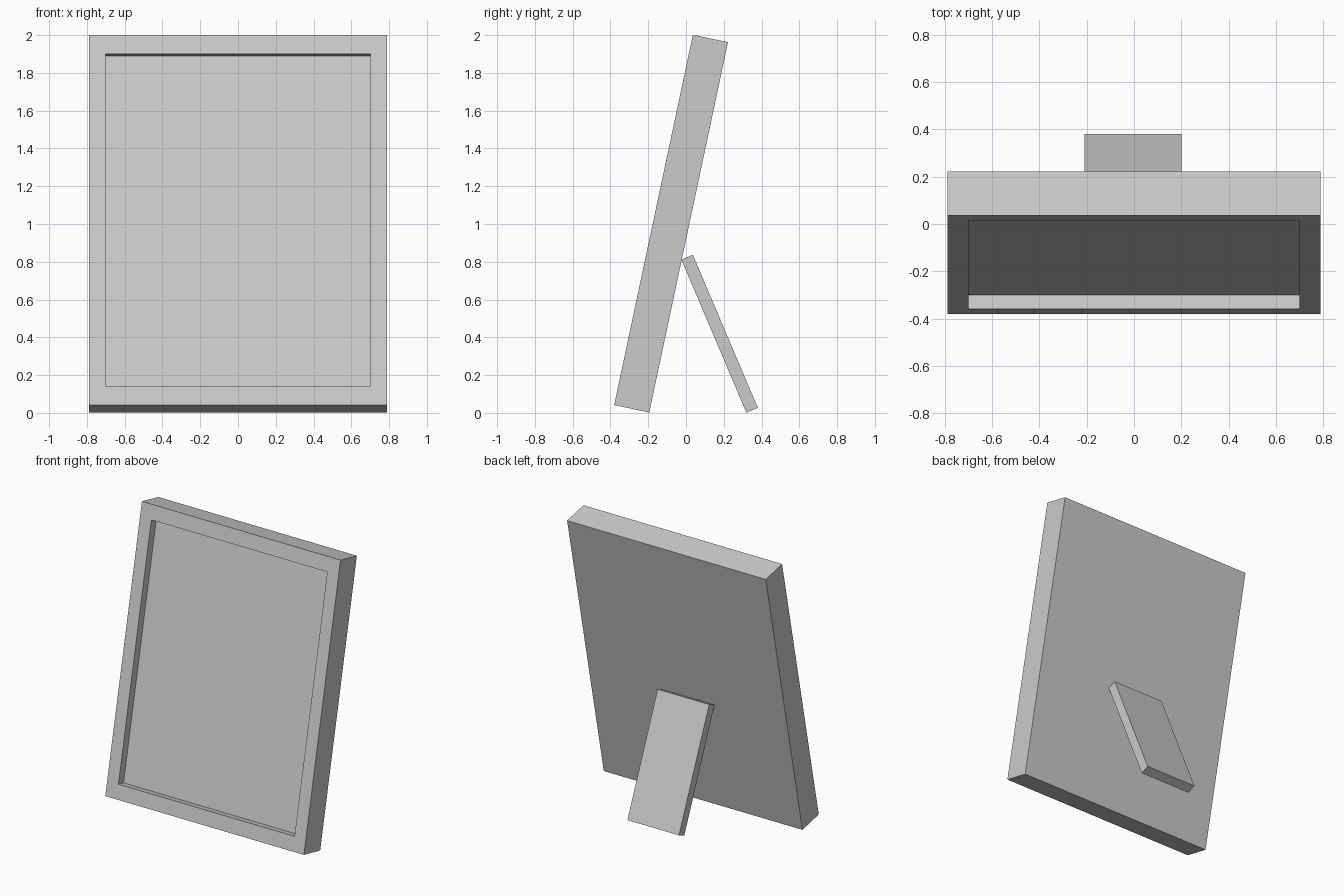
import bpy
import bmesh
from math import radians
from mathutils import Matrix, Vector

cube = bpy.data.objects.get("Cube")
if cube:
    bpy.data.objects.remove(cube, do_unlink=True)

grey = bpy.data.materials.new("light_grey")
grey.use_nodes = True
colour = (0.6, 0.6, 0.6, 1)
grey.diffuse_color = colour
grey.node_tree.nodes["Principled BSDF"].inputs["Base Color"].default_value = colour


def tilted_box(name, size, centre, tilt, shape=None):
    """Box tilted about x; shape edits the upright mesh first."""
    bm = bmesh.new()
    bmesh.ops.create_cube(bm, size=1)
    bmesh.ops.scale(bm, vec=size, verts=bm.verts)
    if shape:
        shape(bm)
    mesh = bpy.data.meshes.new(name)
    bm.to_mesh(mesh)
    bm.free()
    mesh.materials.append(grey)
    obj = bpy.data.objects.new(name, mesh)
    obj.location = centre
    obj.rotation_euler.x = radians(tilt)
    bpy.context.collection.objects.link(obj)
    return obj


BORDER_SIDE, BORDER_END, RECESS = 0.127, 0.14, 0.06
HEIGHT = 2.004


def sink_front(bm):
    # Inset the front face, widen the end borders, then step it back
    bm.normal_update()
    front = min(bm.faces, key=lambda f: f.calc_center_median().y)
    bmesh.ops.inset_region(bm, faces=[front], thickness=BORDER_SIDE)
    ratio = (HEIGHT / 2 - BORDER_END) / (HEIGHT / 2 - BORDER_SIDE)
    bmesh.ops.scale(bm, vec=(1, 1, ratio), verts=front.verts)
    panel = bmesh.ops.extrude_discrete_faces(bm, faces=[front])["faces"][0]
    bmesh.ops.translate(bm, vec=(0, RECESS, 0), verts=panel.verts)
    bmesh.ops.recalc_face_normals(bm, faces=bm.faces)


# Leaning picture frame with a recessed panel
tilted_box("picture_frame", (1.58, 0.19, HEIGHT), (0, -0.079, 1.002), -12, sink_front)

# Rear support leg
tilted_box("support_leg", (0.41, 0.066, 0.88), (-0.005, 0.178, 0.419), 23)
